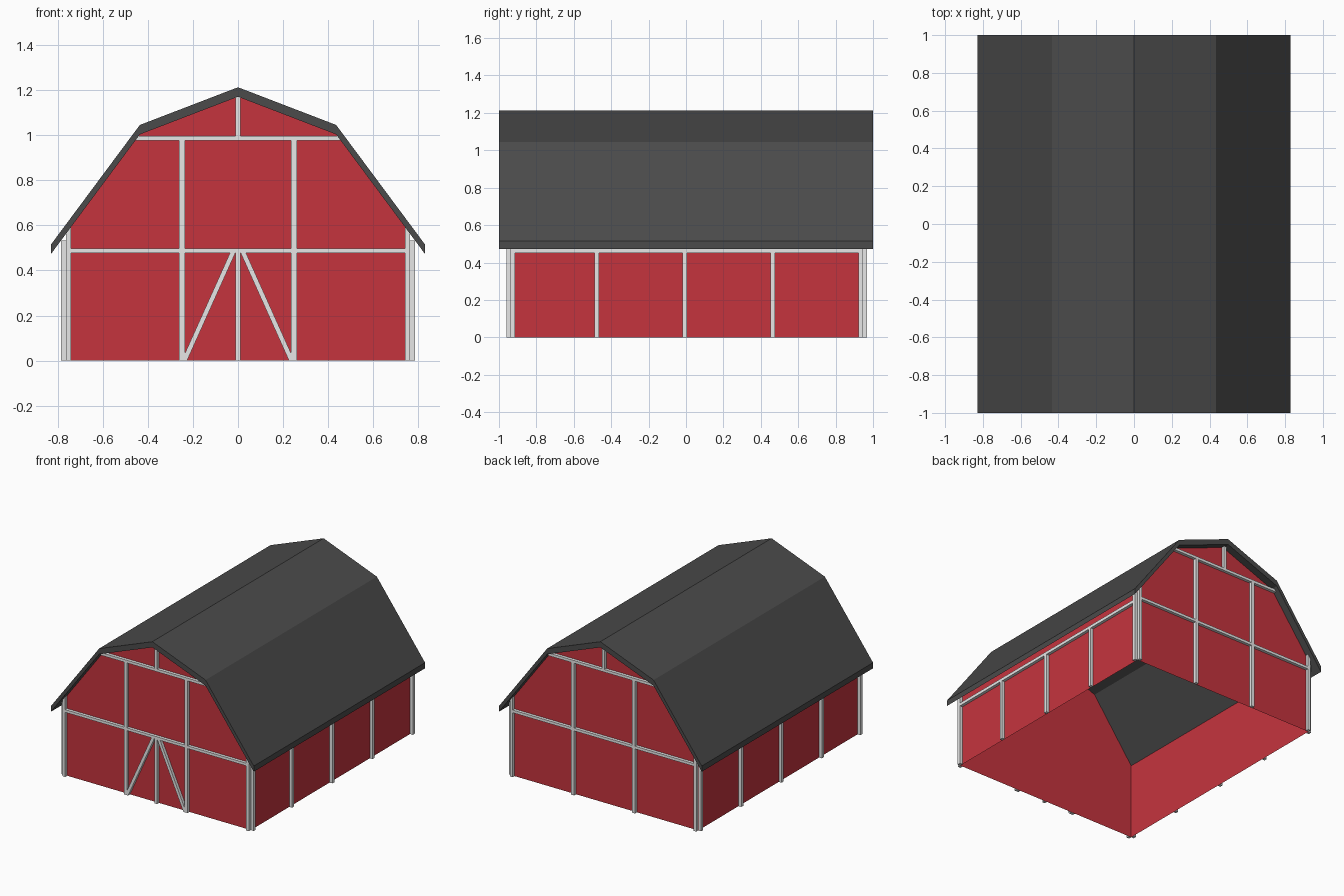
import bpy, bmesh

if "Cube" in bpy.data.objects:
    bpy.data.objects.remove(bpy.data.objects["Cube"])


def material(name, rgb):
    m = bpy.data.materials.new(name)
    m.diffuse_color = (*rgb, 1)
    m.use_nodes = True
    m.node_tree.nodes["Principled BSDF"].inputs["Base Color"].default_value = m.diffuse_color
    return m


RED = material("barn red", (0.56, 0.034, 0.048))
WHITE = material("trim white", (0.8, 0.8, 0.8))
DARK = material("roof charcoal", (0.07, 0.07, 0.07))

FRONT, BACK, SIDE, T = -0.938, 0.945, 0.762, 0.023   # wall planes, trim depth
ROOF = [(0.0, 1.212), (0.435, 1.045), (0.829, 0.515)]  # half outline, outer
THICK = 0.042


def under(x):
    """Height of the roof underside at x."""
    x = abs(x)
    (x0, z0), (x1, z1) = ROOF[:2] if x < ROOF[1][0] else ROOF[1:]
    return z0 + (z1 - z0) * (x - x0) / (x1 - x0) - THICK


def finish(name, bm, mat):
    me = bpy.data.meshes.new(name)
    bmesh.ops.recalc_face_normals(bm, faces=bm.faces)
    bm.to_mesh(me)
    bm.free()
    me.materials.append(mat)
    ob = bpy.data.objects.new(name, me)
    bpy.context.collection.objects.link(ob)
    return ob


def prism(name, pts, y0, y1, mat):
    """Extrude an xz outline from y0 to y1."""
    bm = bmesh.new()
    a = [bm.verts.new((x, y0, z)) for x, z in pts]
    b = [bm.verts.new((x, y1, z)) for x, z in pts]
    bm.faces.new(a)
    bm.faces.new(b[::-1])
    for i in range(len(pts)):
        j = (i + 1) % len(pts)
        bm.faces.new((a[i], b[i], b[j], a[j]))
    return finish(name, bm, mat)


def rect(x0, x1, z0, z1):
    return [(x0, z0), (x1, z0), (x1, z1), (x0, z1)]


def flip(pts):
    return [(-x, z) for x, z in pts]


# Gambrel roof shell
outer = flip(ROOF[:0:-1]) + ROOF
prism("roof", outer + [(x, z - THICK) for x, z in outer[::-1]], -1, 1, DARK)

# Thin walls, open below and above
half = [(0, under(0)), (0.435, under(0.435)), (SIDE, under(SIDE)), (SIDE, 0)]
outline = flip(half[:0:-1]) + half
bm = bmesh.new()
f = [bm.verts.new((x, FRONT, z)) for x, z in outline]
b = [bm.verts.new((x, BACK, z)) for x, z in outline]
bm.faces.new(f[::-1])
bm.faces.new(b)
bm.faces.new((f[0], f[1], b[1], b[0]))
bm.faces.new((f[-2], f[-1], b[-1], b[-2]))
# set outward directions explicitly through the recalculation in finish
finish("walls", bm, RED)

# Gable trim, the same on both ends
corner = [(0.74, 0), (SIDE, 0), (SIDE, under(SIDE)), (0.74, under(0.74))]
beam_x = [0.454, 0.439]
gable = {
    "corner_post_right": corner,
    "corner_post_left": flip(corner),
    "post_right": rect(0.236, 0.261, 0, 0.977),
    "post_left": rect(-0.261, -0.236, 0, 0.977),
    "middle_beam": rect(-0.74, 0.74, 0.477, 0.497),
    "upper_beam": [(-0.454, 0.977), (0.454, 0.977), (0.439, 0.997), (-0.439, 0.997)],
    "peak_post": [(-0.011, 0.997), (0.011, 0.997), (0.011, under(0.011)),
                  (0, under(0)), (-0.011, under(0.011))],
}
for name, pts in gable.items():
    prism("front_" + name, pts, FRONT - T, FRONT - 0.001, WHITE)
    prism("back_" + name, pts, BACK + 0.001, BACK + T, WHITE)

# Front door bracing
brace = [(0.226, 0), (0.25, 0), (0.036, 0.477), (0.012, 0.477)]
for name, pts in (("door_centre_post", rect(-0.011, 0.011, 0, 0.477)),
                  ("door_brace_right", brace), ("door_brace_left", flip(brace))):
    prism(name, pts, FRONT - T, FRONT - 0.001, WHITE)

# Side wall posts and top beams
for s, label in ((1, "right"), (-1, "left")):
    def side(x0, x1, z0, z1):
        r = rect(x0, x1, z0, z1)
        return r if s > 0 else flip(r)
    for i, y in enumerate((FRONT + 0.012, -0.478, -0.007, 0.463, BACK - 0.012)):
        top = under(SIDE + T) if i in (0, 4) else 0.452
        prism(f"{label}_side_post_{i + 1}", side(SIDE + 0.001, SIDE + T, 0, top),
              y - 0.012, y + 0.012, WHITE)
    prism(f"{label}_side_beam", side(SIDE + 0.001, SIDE + T, 0.452, 0.475),
          FRONT + 0.024, BACK - 0.024, WHITE)
